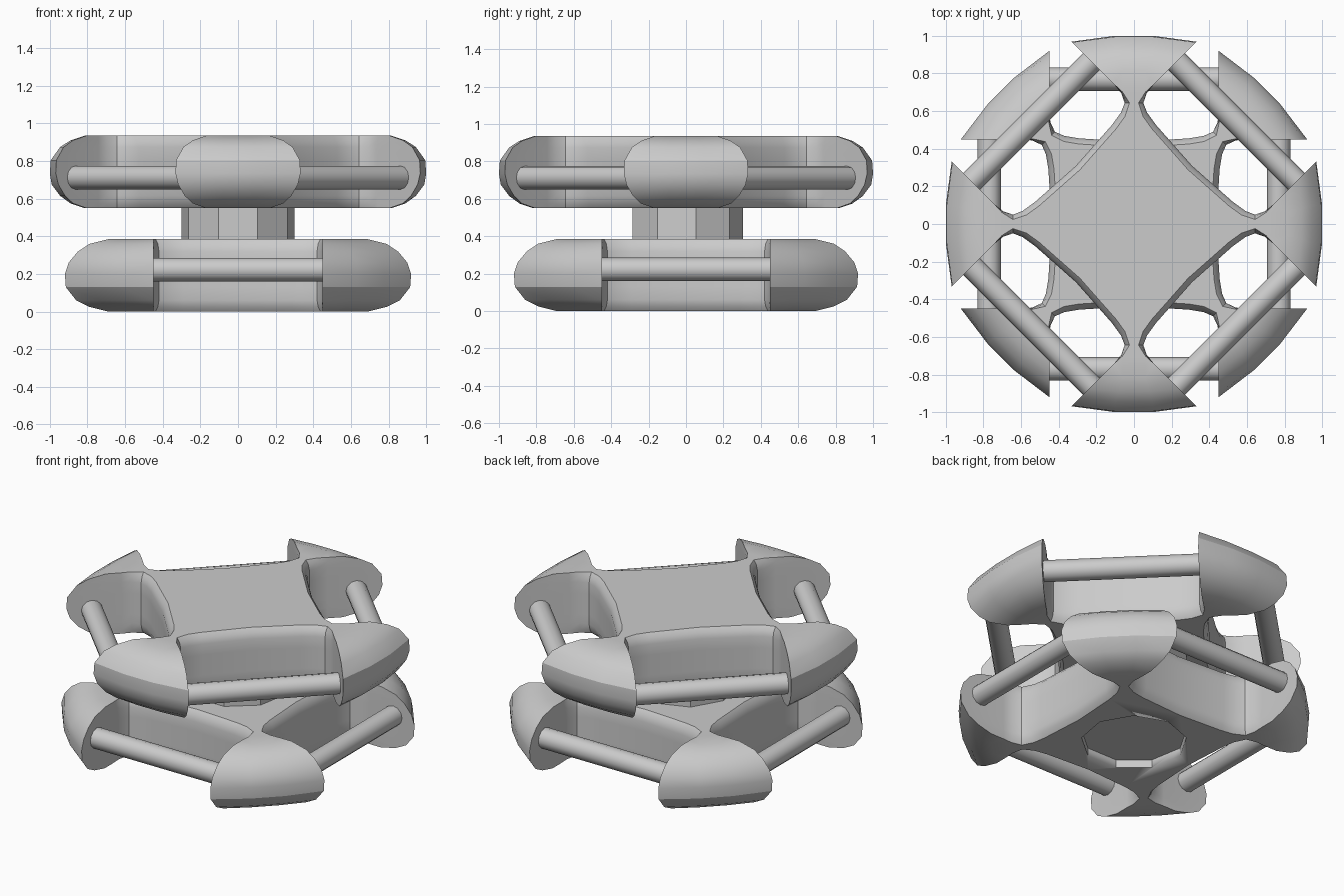
import bpy
import bmesh
from math import pi, sqrt
from mathutils import Matrix, Vector

if "Cube" in bpy.data.objects:
    bpy.data.objects.remove(bpy.data.objects["Cube"])

HEIGHT = 0.385
HUB_R = 0.305

grey = bpy.data.materials.new("plain grey")
grey.use_nodes = True
grey.diffuse_color = (0.6, 0.6, 0.6, 1)
grey.node_tree.nodes["Principled BSDF"].inputs["Base Color"].default_value = (0.6, 0.6, 0.6, 1)


def finish(name, bm, angle=0.5):
    bmesh.ops.recalc_face_normals(bm, faces=bm.faces)
    mesh = bpy.data.meshes.new(name)
    bm.to_mesh(mesh)
    bm.free()
    mesh.materials.append(grey)
    obj = bpy.data.objects.new(name, mesh)
    bpy.context.collection.objects.link(obj)
    bpy.ops.object.select_all(action="DESELECT")
    obj.select_set(True)
    bpy.context.view_layer.objects.active = obj
    bpy.ops.object.shade_smooth_by_angle(angle=angle)
    return obj


def prism(name, radius, depth, sides, matrix, angle=0.5):
    bm = bmesh.new()
    bmesh.ops.create_cone(bm, cap_ends=True, segments=sides, radius1=radius,
                          radius2=radius, depth=depth, matrix=matrix)
    return finish(name, bm, angle)


# Plan outline: concave square body, thin necks, wedge-shaped corner bumpers
def outline(inset, side, tip, width):
    i = inset
    half = [(0, 0.437 - i), (0.29, 0.455 - i), (0.37, 0.468 - i),
            (0.42 + 0.6 * i, 0.49 - 0.6 * i), (0.444 + 0.3 * i, 0.54),
            (0.45, 0.6), (0.45, side),
            ((tip - width) / sqrt(2), (tip + width) / sqrt(2))]
    quarter = half + [(y, x) for x, y in reversed(half[1:])]
    return [Matrix.Rotation(-k * pi / 2, 3, "Z") @ Vector((x, y, 0))
            for k in range(4) for x, y in quarter]


# Height, wall inset, bumper side reach, bumper tip reach, tip half width
LEVELS = [(0, 0.03, 0.69, 0.815, 0.06), (0.025, 0.01, 0.79, 0.89, 0.08),
          (0.06, 0, 0.86, 0.945, 0.1), (0.13, 0, 0.915, 0.995, 0.1),
          (0.2, 0, 0.92, 1, 0.1), (0.26, 0, 0.9, 0.99, 0.1),
          (0.32, 0, 0.85, 0.945, 0.1), (0.36, 0.01, 0.79, 0.89, 0.08),
          (HEIGHT, 0.03, 0.69, 0.815, 0.06)]


def frame(name, base, turn, flip):
    def height(z):
        return base + (HEIGHT - z if flip else z)

    spin = Matrix.Rotation(turn, 4, "Z")
    bm = bmesh.new()
    rings = [[bm.verts.new(spin @ (p + Vector((0, 0, height(z)))))
              for p in outline(*shape)] for z, *shape in LEVELS]
    for low, high in zip(rings, rings[1:]):
        for k in range(len(low)):
            bm.faces.new((low[k - 1], low[k], high[k], high[k - 1]))
    ends = [bm.faces.new(rings[0]), bm.faces.new(rings[-1])]
    bmesh.ops.triangulate(bm, faces=ends)
    body = finish(name + "_frame", bm)
    # Round rails joining neighbouring bumpers
    for k in range(4):
        place = (spin @ Matrix.Rotation(k * pi / 2, 4, "Z")
                 @ Matrix.Translation((0, -0.77, height(0.223)))
                 @ Matrix.Rotation(pi / 2, 4, "Y"))
        prism(f"{name}_rail_{k + 1}", 0.063, 0.94, 12, place, 0.7)
    return body


lower = frame("lower", 0, 0, False)
frame("upper", 0.55, pi / 4, True)

# Nine-sided hub between the two frames
aligned = Matrix.Rotation(0, 4, "Z")
prism("hub", HUB_R, 0.2, 9, Matrix.Translation((0, 0, 0.468)) @ aligned, 0.3)

# Shallow recess under the lower frame
cutter = prism("recess_cutter", HUB_R, 0.1, 9, aligned, 0.3)
cutter.hide_render = True
cut = lower.modifiers.new("recess", "BOOLEAN")
cut.operation = "DIFFERENCE"
cut.solver = "EXACT"
cut.object = cutter
bpy.context.view_layer.objects.active = lower
bpy.ops.object.modifier_apply(modifier=cut.name)
bpy.data.objects.remove(cutter)
